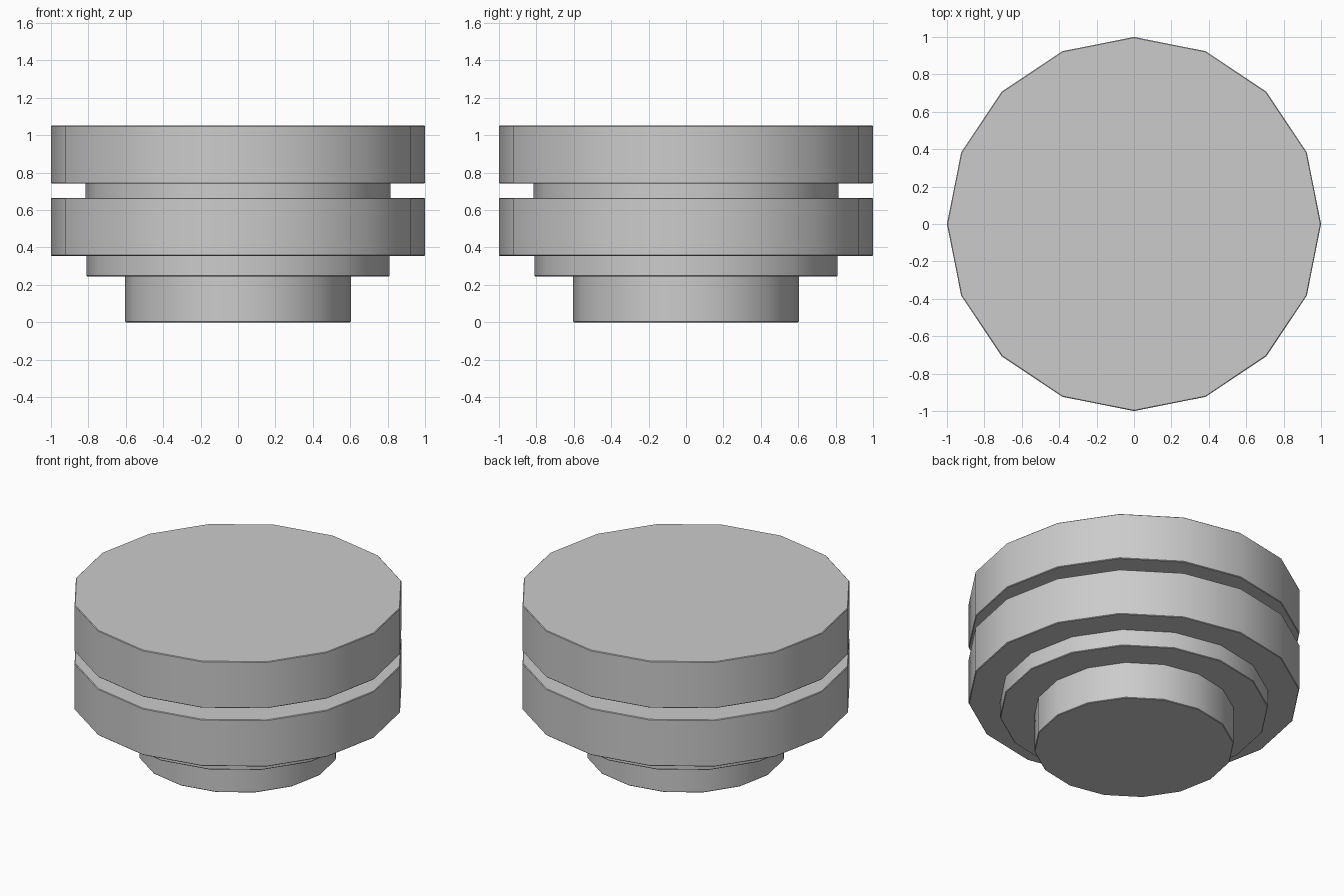
import bpy
import math

default = bpy.data.objects.get("Cube")
if default:
    bpy.data.objects.remove(default, do_unlink=True)

GREY = (0.6, 0.6, 0.6, 1.0)
metal = bpy.data.materials.new("light_grey")
metal.use_nodes = True
metal.diffuse_color = GREY
metal.node_tree.nodes["Principled BSDF"].inputs["Base Color"].default_value = GREY


def disc(name, radius, bottom, top):
    """Sixteen-sided disc with smooth sides and a fine chamfer on its rims."""
    bpy.ops.mesh.primitive_cylinder_add(
        vertices=16, radius=radius, depth=top - bottom,
        location=(0, 0, (bottom + top) / 2))
    part = bpy.context.object
    part.name = name
    part.data.materials.append(metal)
    bpy.ops.object.shade_smooth_by_angle(angle=math.radians(30))
    bevel = part.modifiers.new("rim_chamfer", "BEVEL")
    bevel.width = 0.004
    bevel.segments = 1
    bevel.limit_method = "ANGLE"
    bevel.angle_limit = math.radians(60)


# Stacked from the foot up
disc("base_plug", 0.603, 0.0, 0.25)
disc("lower_step", 0.81, 0.245, 0.36)
disc("lower_disc", 1.0, 0.355, 0.665)
disc("groove_neck", 0.815, 0.66, 0.745)
disc("upper_disc", 1.0, 0.742, 1.052)
